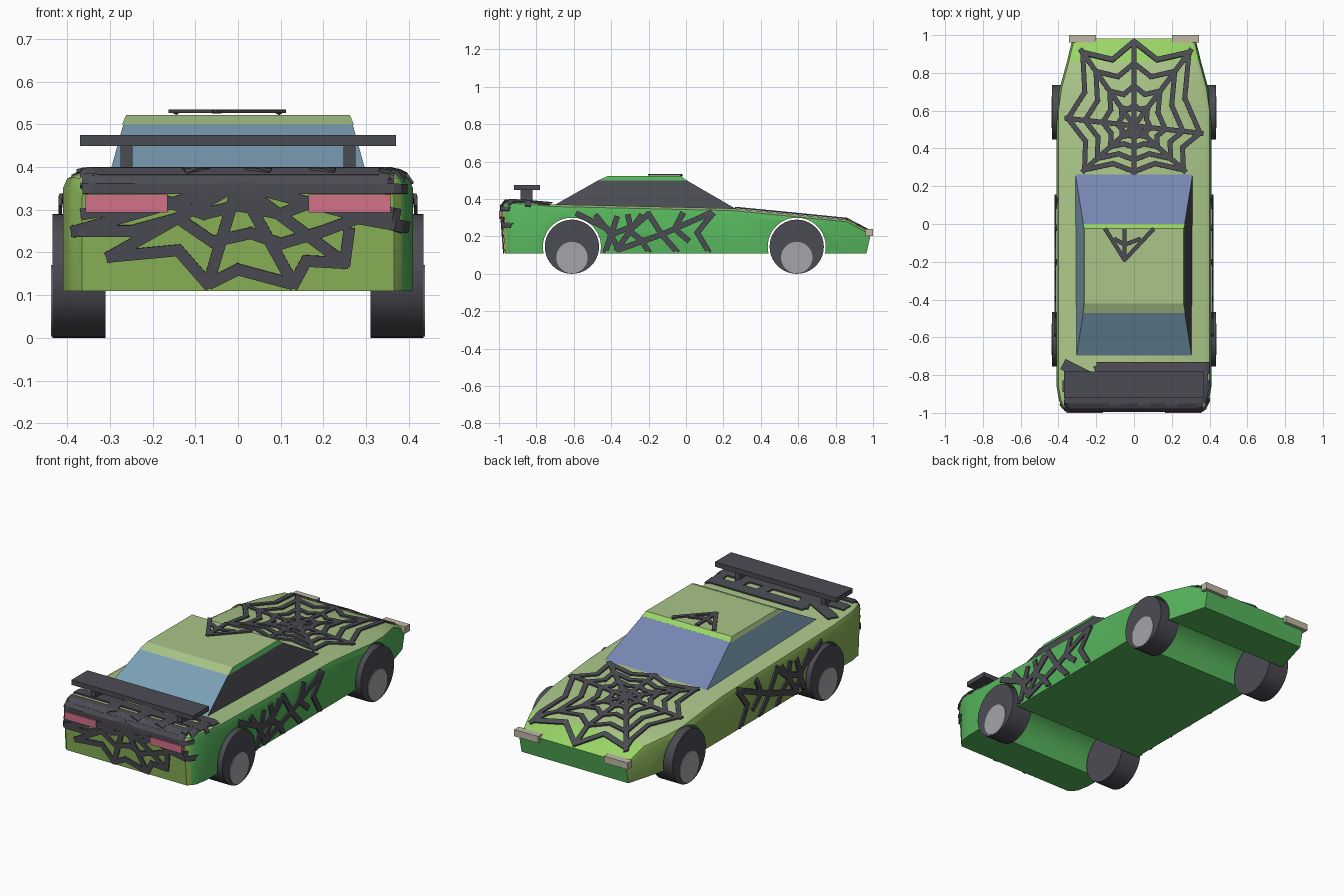
import bpy, bmesh, math
from mathutils import Vector
from mathutils.bvhtree import BVHTree

if "Cube" in bpy.data.objects:
    bpy.data.objects.remove(bpy.data.objects["Cube"], do_unlink=True)


def material(name, *rgb):
    colour = [c ** 2.2 for c in rgb] + [1]
    m = bpy.data.materials.new(name)
    m.use_nodes = True
    m.diffuse_color = colour
    m.node_tree.nodes["Principled BSDF"].inputs["Base Color"].default_value = colour
    return m


green = material("green", .34, .70, .36)
sage = material("sage", .66, .77, .53)
lime = material("lime", .60, .83, .40)
olive = material("olive green", .54, .70, .35)
charcoal = material("charcoal", .30, .30, .33)
glass = material("blue glass", .48, .62, .71)
screen_glass = material("violet glass", .46, .52, .69)
red = material("pink red", .82, .44, .53)
cream = material("cream", .75, .72, .64)
silver = material("silver", .63, .64, .66)


def make(name, bm, mats, rule=None):
    """Turn a bmesh into an object, colouring faces by a rule."""
    bmesh.ops.recalc_face_normals(bm, faces=bm.faces)
    bm.normal_update()
    if rule:
        for f in bm.faces:
            f.material_index = rule(f)
    mesh = bpy.data.meshes.new(name)
    bm.to_mesh(mesh)
    bm.free()
    ob = bpy.data.objects.new(name, mesh)
    bpy.context.collection.objects.link(ob)
    for m in mats:
        mesh.materials.append(m)
    return ob


def activate(ob):
    bpy.ops.object.select_all(action="DESELECT")
    ob.select_set(True)
    bpy.context.view_layer.objects.active = ob


def smooth(ob, degrees=35):
    activate(ob)
    bpy.ops.object.shade_smooth_by_angle(angle=math.radians(degrees))


def loft(name, sections, mats, rule=None):
    bm = bmesh.new()
    rings = [[bm.verts.new(p) for p in s] for s in sections]
    n = len(rings[0])
    for a, b in zip(rings, rings[1:]):
        for i in range(n):
            j = (i + 1) % n
            bm.faces.new((a[i], a[j], b[j], b[i]))
    bm.faces.new(rings[0])
    bm.faces.new(rings[-1])
    return make(name, bm, mats, rule)


def rect(x, y0, y1, z):
    return [(-x, y0, z), (x, y0, z), (x, y1, z), (-x, y1, z)]


def box(name, x0, x1, y0, y1, z0, z1, mat):
    return loft(name, [[(x0, y0, z), (x1, y0, z), (x1, y1, z), (x0, y1, z)]
                       for z in (z0, z1)], [mat])


def disc(name, x0, x1, y, z, r, mat, sides=40):
    turn = [2 * math.pi * i / sides for i in range(sides)]
    return loft(name, [[(x, y + r * math.cos(a), z + r * math.sin(a)) for a in turn]
                       for x in (x0, x1)], [mat])


# Body shell: stations of y, half width, top height, y of the lower edge
def body_section(y, w, top, low_y):
    half = [(w, low_y, .11), (w, y, top - .035), (w - .01, y, top - .012), (w - .035, y, top)]
    return half + [(-px, py, pz) for px, py, pz in reversed(half)]


def body_rule(f):
    n = f.normal
    if n.z > .5:
        return 2 if f.calc_center_median().y > .85 else 1
    return 3 if n.y < -.5 or n.x < -.4 else 0


stations = [(-.985, .365, .365, -.968), (-.968, .383, .385, -.95), (-.93, .398, .388, -.93),
            (-.86, .41, .385, -.86), (-.72, .41, .372, -.72), (.25, .41, .35, .25),
            (.6, .41, .316, .6), (.72, .393, .304, .72), (.86, .355, .29, .86),
            (.983, .325, .225, .965)]
body = loft("body", [body_section(*s) for s in stations], [green, sage, lime, olive], body_rule)

# Wheel arches cut right across the body
for wy in (-.61, .592):
    cutter = disc("arch_cutter", -.6, .6, wy, .145, .155, green, 64)
    cutter.hide_render = True
    mod = body.modifiers.new("arch", "BOOLEAN")
    mod.operation = "DIFFERENCE"
    mod.solver = "EXACT"
    mod.object = cutter
    activate(body)
    bpy.ops.object.modifier_apply(modifier=mod.name)
    bpy.data.objects.remove(cutter, do_unlink=True)
smooth(body)


# Cabin glass and roof
def cabin_rule(f):
    return 1 if f.normal.x > .5 else 2 if f.normal.y > .3 else 0


def roof_rule(f):
    return 0 if f.normal.x > .5 else 2 if f.normal.y > .5 else 1


loft("cabin", [rect(.31, -.735, .262, .35), rect(.268, -.465, 0, .502)],
     [glass, charcoal, screen_glass], cabin_rule)
roof = loft("roof", [rect(.271, -.47, .002, .5), rect(.262, -.42, -.025, .522)],
            [green, sage, lime], roof_rule)

# Wheels, hubs, lamps and spoiler posts on both sides
for side, word in ((1, "left"), (-1, "right")):
    for wy, end in ((-.61, "front"), (.592, "back")):
        smooth(disc(f"{end}_{word}_wheel", side * .31, side * .434, wy, .145, .145, charcoal))
        smooth(disc(f"{end}_{word}_hub", side * .40, side * .438, wy, .087, .084, silver))
    box(f"{word}_red_lamp", side * .165, side * .357, -1, -.96, .294, .335, red)
    box(f"{word}_cream_lamp", side * .2, side * .345, .96, 1, .203, .24, cream)
    box(f"{word}_spoiler_post", side * .247, side * .275, -.885, -.82, .37, .455, charcoal)
box("spoiler_blade", -.37, .37, -.92, -.78, .449, .475, charcoal)


# Web ribbons laid on a surface by projection
def web(name, target, lines, to_ray, width=.026, lift=.006):
    tree = BVHTree.FromObject(target, bpy.context.evaluated_depsgraph_get())
    bm = bmesh.new()

    def drop(p):
        origin, direction = to_ray(p)
        hit = tree.ray_cast(Vector(origin), Vector(direction))[0]
        return hit - Vector(direction) * lift if hit else None

    for line in lines:
        for a, b in zip(line, line[1:]):
            a, b = Vector(a), Vector(b)
            along = (b - a).normalized()
            across = Vector((-along.y, along.x)) * width / 2
            a, b = a - along * width * .3, b + along * width * .3
            steps = max(2, int((b - a).length / .015))
            rows = []
            for i in range(steps + 1):
                mid = a.lerp(b, i / steps)
                pts = [drop(mid + across * k) for k in (-1, 0, 1)]
                rows.append([bm.verts.new(p) if p else None for p in pts])
            for r, s in zip(rows, rows[1:]):
                for k in (0, 1):
                    quad = (r[k], r[k + 1], s[k + 1], s[k])
                    if all(quad) and max((p.co - q.co).length for p in quad for q in quad) < .07:
                        bm.faces.new(quad)
    bmesh.ops.delete(bm, geom=[v for v in bm.verts if not v.link_faces], context="VERTS")
    ob = make(name, bm, [charcoal])
    mod = ob.modifiers.new("thickness", "SOLIDIFY")
    mod.thickness = .008
    mod.offset = 0
    return ob


def from_above(p):
    return (p.x, p.y, 2), (0, 0, -1)


# Bonnet web: eight spokes with sagging rings
hub = Vector((0, .52))
spokes = [Vector(p) for p in ((0, .46), (-.28, .40), (-.36, .04), (-.27, -.24),
                              (0, -.25), (.27, -.24), (.36, -.04), (.30, .40))]
lines = [[hub, hub + s] for s in spokes]
for size in (.24, .46, .72, .97):
    for s, t in zip(spokes, spokes[1:] + spokes[:1]):
        path = [hub + s * size, hub + (s + t) * size * .42, hub + t * size]
        if min(p.y for p in path) > .27:
            lines.append(path)
web("bonnet_web", body, lines, from_above)

# Roof web tip
tip = (-.05, -.19)
web("roof_web", roof, [[tip, (-.15, -.03)], [tip, (.1, -.03)], [tip, (-.05, -.03)],
                       [(-.1, -.08), (-.05, -.11), (.03, -.08)]], from_above, .022, .009)

# Door webs in y and z
door = [[(-.58, .32), (-.42, .24), (-.36, .13)], [(-.43, .12), (-.37, .30)],
        [(-.48, .31), (-.40, .21), (-.27, .26), (-.2, .32)],
        [(-.36, .13), (-.13, .21), (.13, .325)], [(-.37, .13), (-.24, .31)],
        [(-.31, .31), (-.29, .22), (-.24, .18), (-.2, .12)],
        [(-.2, .32), (-.13, .21), (-.05, .12)], [(-.02, .32), (-.06, .24), (.01, .18)],
        [(.14, .32), (.06, .22), (.12, .12)]]
for side, word in ((1, "left"), (-1, "right")):
    web(f"{word}_door_web", body, door, lambda p: ((side * 2, p.x, p.y), (-side, 0, 0)), .03)

# End panel web in x and z
core = (0, .36)
tips = [(-.38, .25), (-.3, .19), (-.07, .125), (.13, .125), (.25, .175), (.38, .26)]
panel = [[core, t] for t in tips]
panel += [[(-.3, .19), (-.14, .205), (-.07, .125), (0, .16), (.13, .125), (.16, .18),
           (.25, .175), (.26, .25)],
          [(-.38, .25), (-.25, .25), (-.14, .28), (-.06, .225), (.03, .245), (.1, .22),
           (.2, .25), (.28, .28), (.39, .26)],
          [(-.36, .29), (-.17, .32), (-.08, .29), (0, .31), (.1, .29), (.18, .32), (.37, .29)]]


def from_front(p):
    return (p.x, -2, p.y), (0, 1, 0)


web("end_panel_web", body, panel, from_front, .027)
web("end_panel_band", body, [[(-.35, .36), (.38, .36)]], from_front, .046)

# Deck web under the spoiler
deck = [[(-.35, -.95), (.37, -.95)], [(-.36, -.86), (.39, -.86)], [(-.18, -.76), (.38, -.76)],
        [(-.36, -.75), (-.2, -.83)], [(-.18, -.76), (-.1, -.95)], [(.1, -.76), (.05, -.95)],
        [(.36, -.76), (.36, -.95)], [(.24, -.76), (.2, -.95)]]
web("deck_web", body, deck, from_above, .06, .008)
